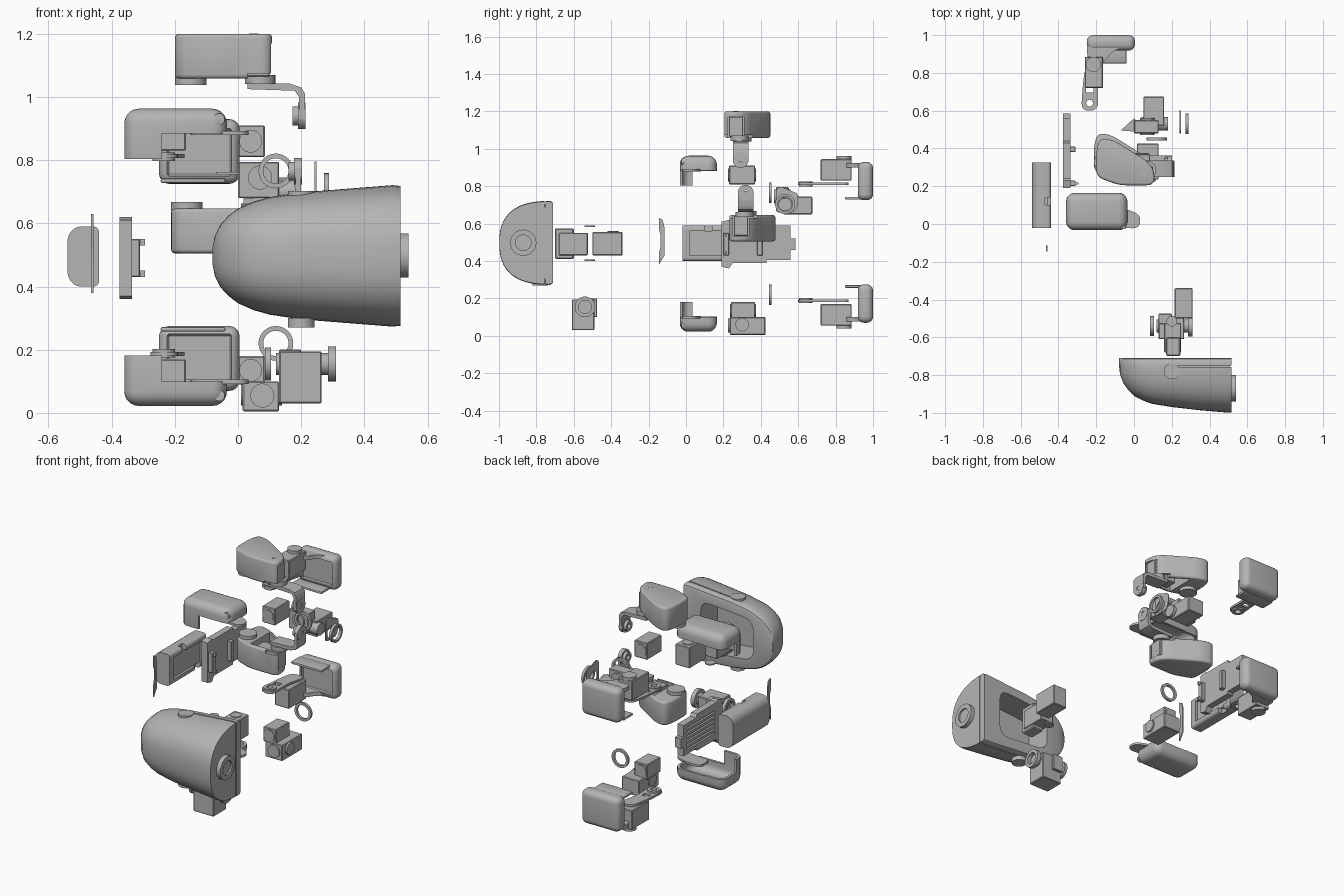
import bpy, bmesh, math
from mathutils import Vector, Matrix

if "Cube" in bpy.data.objects:
    bpy.data.objects.remove(bpy.data.objects["Cube"])

grey = bpy.data.materials.new("mid_grey")
grey.diffuse_color = (0.46, 0.46, 0.46, 1)
grey.use_nodes = True
grey.node_tree.nodes["Principled BSDF"].inputs["Base Color"].default_value = grey.diffuse_color


def finish(name, bm):
    bmesh.ops.recalc_face_normals(bm, faces=bm.faces)
    me = bpy.data.meshes.new(name)
    bm.to_mesh(me)
    bm.free()
    ob = bpy.data.objects.new(name, me)
    bpy.context.collection.objects.link(ob)
    me.materials.append(grey)
    return ob


def box(name, x, y, z, bevel=0.0, seg=3):
    bm = bmesh.new()
    bmesh.ops.create_cube(bm, size=1)
    for v in bm.verts:
        v.co = [a[0] + (c + 0.5) * (a[1] - a[0]) for a, c in zip((x, y, z), v.co)]
    if bevel:
        bmesh.ops.bevel(bm, geom=bm.edges[:], offset=bevel, segments=seg,
                        profile=0.5, affect='EDGES')
    return finish(name, bm)


def place(axis, u, v, w):
    # w runs along the axis, (u, v) are the two others in x, y, z order
    return {'X': (w, u, v), 'Y': (u, w, v), 'Z': (u, v, w)}[axis]


def prism(name, axis, pts, w0, w1, bevel=0.0):
    bm = bmesh.new()
    vs = [bm.verts.new(place(axis, u, v, w0)) for u, v in pts]
    f = bm.faces.new(vs)
    ext = bmesh.ops.extrude_face_region(bm, geom=[f])
    d = Vector(place(axis, 0, 0, w1 - w0))
    caps = [g for g in ext['geom'] if isinstance(g, bmesh.types.BMFace)]
    bmesh.ops.translate(bm, vec=d, verts=[g for g in ext['geom'] if isinstance(g, bmesh.types.BMVert)])
    if bevel:
        edges = list({e for c in caps + [f] for e in c.edges})
        bmesh.ops.bevel(bm, geom=edges, offset=bevel, segments=3, profile=0.5, affect='EDGES')
    return finish(name, bm)


def circle(u, v, r, n=32):
    return [(u + r * math.cos(2 * math.pi * i / n), v + r * math.sin(2 * math.pi * i / n)) for i in range(n)]


def rounded(pts, r, n=5):
    # rounds every corner of a polygon
    out = []
    for i, p in enumerate(pts):
        p = Vector(p)
        a, b = Vector(pts[i - 1]) - p, Vector(pts[(i + 1) % len(pts)]) - p
        a, b = (p + d.normalized() * min(r, d.length * 0.48) for d in (a, b))
        for k in range(n + 1):
            t = k / n
            out.append(tuple(a * (1 - t) ** 2 + p * 2 * t * (1 - t) + b * t * t))
    return out


def disc(name, axis, u, v, r, w0, w1):
    return prism(name, axis, circle(u, v, r), w0, w1)


def cut(ob, *cutters):
    for c in cutters:
        m = ob.modifiers.new("cut", 'BOOLEAN')
        m.object, m.operation, m.solver = c, 'DIFFERENCE', 'EXACT'
        c.hide_render = True
    dg = bpy.context.evaluated_depsgraph_get()
    me = bpy.data.meshes.new_from_object(ob.evaluated_get(dg))
    ob.modifiers.clear()
    ob.data = me
    for c in cutters:
        bpy.data.objects.remove(c)
    return ob


def ring(name, axis, u, v, r, inner, w0, w1):
    return cut(disc(name, axis, u, v, r, w0, w1),
               disc("hole", axis, u, v, inner, w0 - 0.02, w1 + 0.02))


def mirrored(parts, zsum, dx=0.0, dy=0.0):
    for ob in parts:
        me = ob.data.copy()
        me.transform(Matrix.Translation((dx, dy, zsum)) @ Matrix.Diagonal((1, 1, -1, 1)))
        me.flip_normals()
        bpy.context.collection.objects.link(bpy.data.objects.new(ob.name + "_lower", me))


# Head: D-shaped sections lofted along x, with a hollow rear
bm = bmesh.new()
N, E, loops = 28, 2 / 2.55, []
for x, h, d in [(-0.08, .03, .04), (-0.073, .065, .09), (-0.055, .1, .135), (-0.03, .127, .17), (0, .15, .2),
                (.05, .172, .226), (.1, .186, .243), (.2, .201, .259), (.35, .213, .276), (.49, .224, .288), (.515, .221, .287)]:
    sec = [(-0.71, h - 0.02), (-0.714, h - .007)]
    for i in range(N + 1):
        a = math.pi * i / N
        c, s = math.cos(a), math.sin(a)
        sec.append((-0.725 - (d - .015) * abs(s) ** E, h * math.copysign(abs(c) ** E, c)))
    sec += [(-0.714, -h + .007), (-0.71, -h + 0.02)]
    loops.append([bm.verts.new((x, y, 0.497 + z)) for y, z in sec])
for a, b in zip(loops, loops[1:]):
    for i in range(len(a)):
        j = (i + 1) % len(a)
        bm.faces.new((a[i], a[j], b[j], b[i]))
bm.faces.new(loops[0])
bm.faces.new(loops[-1])
head = cut(finish("head_shell", bm),
           prism("cavity", 'Y', rounded([(.05, .38), (.4, .35), (.4, .65), (.05, .62)], .07), -0.87, -0.69),
           box("seam_top", (.1, .6), (-.757, -.75), (.69, .8)),
           box("seam_low", (.1, .6), (-.757, -.75), (.2, .305)),
           box("seam_end", (.508, .6), (-.757, -.75), (.2, .8)))
ring("nose_ring", 'X', -0.87, 0.498, 0.07, 0.042, 0.5, 0.54)
disc("nose_lens", 'X', -0.87, 0.498, 0.043, 0.5, 0.53)
for z0, z1 in ((.68, .703), (.27, .3)):
    disc("head_pivot", 'Z', .2, -.78, .042, z0, z1)

# Neck servos, bracket and thin washers
box("neck_servo_front", (.16, .25), (-.68, -.525), (.43, .55), .004, 1)
box("neck_mount", (.17, .245), (-.7, -.6), (.41, .575), .006, 1)
box("neck_servo_back", (.215, .31), (-.5, -.34), (.43, .555), .004, 1)
disc("neck_horn", 'Z', .26, -.39, .03, .555, .56)
for z in (.4, .582):
    disc("neck_washer", 'Z', .2, -.515, .028, z, z + .007)

# Low front servo with horns on both sides
box("head_tilt_servo", (.13, .265), (-.61, -.49), (.03, .195), .004, 1)
disc("tilt_hub", 'X', -.54, .155, .035, .12, .285)
ring("tilt_horn_right", 'X', -.54, .155, .055, .035, .285, .31)
ring("tilt_horn_left", 'X', -.54, .155, .052, .035, .085, .105)
box("tilt_foot", (.13, .2), (-.53, -.475), (.1, .2), .003, 1)

# Battery cover, clip and frame plate
cut(prism("battery_cover", 'Y',
          rounded([(-.44, .4), (-.515, .4), (-.54, .43), (-.54, .56), (-.515, .59), (-.44, .59)], .02), -.02, .325),
    box("notch_a", (-.47, -.42), (.1, .14), (.56, .62)), box("notch_b", (-.47, -.42), (.22, .27), (.37, .43)),
    box("recess", (-.455, -.42), (.02, .29), (.43, .56)))
prism("side_clip", 'X', [(-.145, .63), (-.125, .62), (-.115, .58), (-.115, .43), (-.145, .38),
                         (-.145, .44), (-.135, .48), (-.135, .54), (-.145, .57)], -.465, -.457)
frame = prism("frame_plate", 'X', [(.19, .37), (.23, .36), (.25, .39), (.43, .39), (.43, .405), (.56, .405),
                                   (.56, .46), (.585, .46), (.585, .52), (.56, .52), (.56, .59), (.44, .59),
                                   (.43, .61), (.24, .61), (.23, .62), (.19, .61)], -.375, -.335)
cut(frame, *[box("slot", (-.4, -.355), (.26, .53), (.43 + .025 * i, .44 + .025 * i)) for i in range(6)])
for y in (.2, .38):
    box("frame_connector", (-.34, -.31), (y, y + .03), (.43, .55), .003, 1)
for z in (.43, .53):
    box("frame_tab", (-.34, -.295), (.21, .22), (z, z + .02))

# Body shells: hollow rounded covers, open at the inner side
shell = cut(box("body_shell", (-.36, -.035), (-.033, .165), (.76, .963), .046, 5),
            box("base_cut", (-.5, .1), (-.1, .3), (.7, .803)),
            box("hollow", (-.345, -.05), (-.018, .15), (.7, .948), .035, 4),
            box("side_cut", (-.24, .1), (-.1, .3), (.7, .885)),
            box("rear_cut", (-.5, .1), (.035, .3), (.7, .882)))
tab = prism("shell_tab", 'Z', rounded([(-.15, -.01), (.01, -.025), (.035, .0), (.03, .05), (-.04, .08), (-.15, .08)], .03), .88, .893)
screw = disc("shell_screw", 'Y', -.06, .93, .018, -.025, -.01)
mirrored([shell, tab, screw], .985)

# Feet: thick pads with hooked rims, ankle servo and link plate
pad = cut(box("foot_pad", (-.25, .005), (.918, 1.0), (.725, .93), .033, 5),
          box("inner_recess", (-.225, -.02), (.9, .937), (.75, .9), .006, 1))
hooks = [box("foot_hook_inner", (-.245, -.04), (.85, .94), (.728, .743), .006, 2),
         prism("foot_hook_outer", 'Z', rounded([(-.25, .95), (-.25, .89), (-.21, .845), (-.15, .86), (-.12, .91), (-.03, .95)], .03), .9, .924)]
ankle = [box("ankle_servo", (-.26, -.165), (.72, .885), (.83, .945), .004, 1),
         disc("ankle_cap", 'Z', -.215, .845, .04, .94, .962)]
link = cut(prism("ankle_link", 'Z', rounded([(-.28, .6), (-.19, .6), (-.19, .75), (-.16, .87), (-.25, .87), (-.27, .75)], .045), .807, .82),
           disc("hole_a", 'Z', -.235, .64, .018, .78, .85),
           box("hole_b", (-.255, -.215), (.695, .725), (.78, .85)))
hub = ring("ankle_link_hub", 'Z', -.235, .64, .036, .018, .798, .825)
mirrored([pad, *hooks, *ankle, link, hub], 1.0)

# Upper limbs: teardrop housings with an open pocket, servo, discs and an angled bracket
outline = [(-.2, .25), (-.08, .205), (.108, .205), (.108, .28), (.075, .33), (-.11, .445), (-.18, .455), (-.2, .39)]
limb = [cut(prism("limb_housing", 'Z', rounded(outline, .04), 1.058, 1.2, .013),
            prism("pocket", 'Z', [(-.08, .225), (.2, .225), (.2, .29), (.06, .315), (-.08, .405)], 1.03, 1.17),
            box("side_recess", (.03, .2), (.1, .5), (1.03, 1.075))),
        box("limb_servo", (-.05, .1), (.23, .305), (1.065, 1.17), .003, 1),
        disc("limb_disc_outer", 'Z', -.15, .3, .05, 1.038, 1.065),
        disc("limb_disc_inner", 'Z', .07, .285, .048, 1.042, 1.07),
        disc("limb_screw", 'Z', .05, .265, .015, 1.195, 1.201),
        prism("limb_bracket", 'Y', [(.03, 1.045), (.165, 1.042), (.2, 1.03), (.212, 1.01), (.212, .93),
                                    (.195, .93), (.193, 1.0), (.18, 1.02), (.03, 1.025)], .25, .335),
        ring("bracket_end", 'X', .292, .94, .042, .014, .19, .214),
        ring("bracket_hub", 'X', .292, .94, .03, .014, .172, .19)]
mirrored(limb, 1.705, -.012, .027)


# Joint servos: box with flat round horns
def servo(name, x, y, z, axis, u, v, w0, w1, r=.036):
    box(name, x, y, z, .004, 1)
    disc(name + "_horn", axis, u, v, r, w0, w1)


servo("shoulder_servo", (0, .085), (.23, .37), (.81, .91), 'Y', .04, .86, .225, .375)
servo("hip_servo", (0, .085), (.24, .37), (.09, .18), 'Y', .04, .135, .235, .375)
servo("hip_low_servo", (.015, .13), (.235, .425), (.005, .1), 'X', .3, .06, .01, .14)
disc("hip_low_face", 'Y', .077, .055, .038, .225, .24)
servo("elbow_servo", (.05, .16), (.52, .675), (.65, .745), 'X', .53, .7, .04, .18)
servo("elbow_upper_servo", (0, .13), (.48, .55), (.68, .795), 'Y', .07, .745, .47, .56, .038)
prism("elbow_gusset", 'Z', [(-.07, .495), (.0, .56), (.02, .54), (.12, .49), (.12, .48)], .755, .763)

# Loose rings and the thin side plate
for z in (.22, .766):
    ring("spacer_ring", 'Y', .12, z, .055, .04, .443, .457)
ring("elbow_ring", 'X', .53, .705, .054, .04, .272, .288)
cut(prism("elbow_plate", 'X', rounded([(.48, .66), (.58, .66), (.6, .7), (.6, .76), (.5, .8), (.48, .78)], .02), .242, .248),
    disc("hole", 'X', .53, .705, .035, .2, .3))

bpy.ops.object.select_all(action='SELECT')
bpy.context.view_layer.objects.active = head
bpy.ops.object.shade_smooth_by_angle(angle=math.radians(35))
